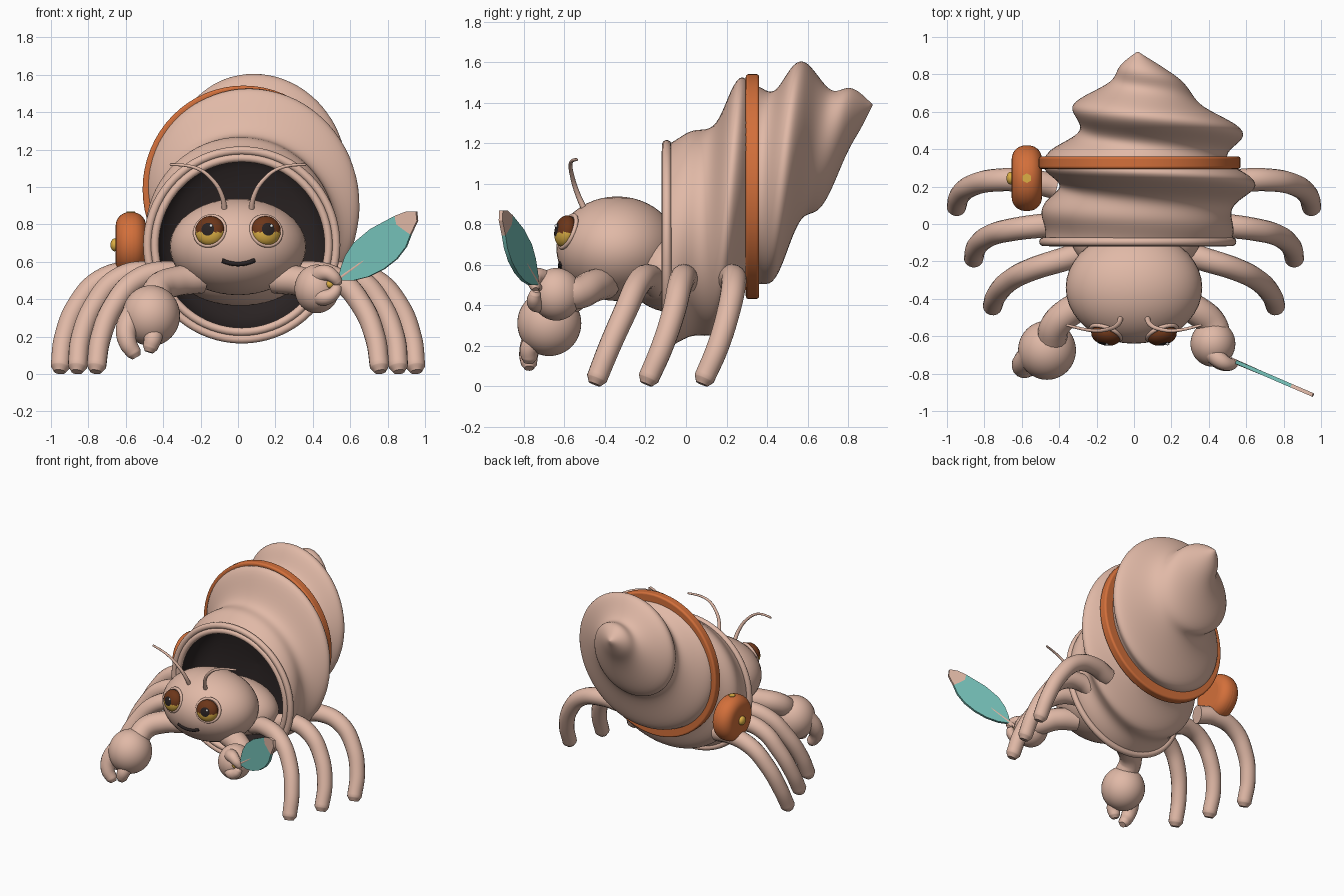
import bpy, bmesh, math
from mathutils import Vector

cube = bpy.data.objects.get("Cube")
if cube:
    bpy.data.objects.remove(cube)


def material(name, r, g, b):
    m = bpy.data.materials.new(name)
    m.use_nodes = True
    m.diffuse_color = (r, g, b, 1)
    bsdf = next(n for n in m.node_tree.nodes if n.type == 'BSDF_PRINCIPLED')
    bsdf.inputs["Base Color"].default_value = (r, g, b, 1)
    bsdf.inputs["Roughness"].default_value = 0.7
    return m


SKIN = material("skin", .75, .485, .385)
ORANGE = material("orange leather", .65, .16, .043)
DARK = material("dark interior", .022, .016, .016)
TEAL = material("teal", .18, .54, .485)
BROWN = material("eye brown", .15, .037, .01)
GOLD = material("gold", .72, .43, .06)
WHITE = material("white", .9, .9, .9)


def finish(ob, name, *mats, angle=50):
    ob.name = ob.data.name = name
    for m in mats:
        ob.data.materials.append(m)
    bpy.ops.object.select_all(action='DESELECT')
    ob.select_set(True)
    bpy.context.view_layer.objects.active = ob
    bpy.ops.object.shade_smooth_by_angle(angle=math.radians(angle))
    return ob


def from_bmesh(bm, name, *mats, angle=50):
    me = bpy.data.meshes.new(name)
    bm.to_mesh(me)
    bm.free()
    ob = bpy.data.objects.new(name, me)
    bpy.context.collection.objects.link(ob)
    return finish(ob, name, *mats, angle=angle)


def ball(name, loc, radii, mat):
    bpy.ops.mesh.primitive_uv_sphere_add(segments=40, ring_count=24, location=loc)
    ob = bpy.context.object
    ob.scale = radii
    return finish(ob, name, mat)


def ring(name, loc, major, minor, mat, facing=(0, -1, 0)):
    turn = Vector((0, 0, 1)).rotation_difference(Vector(facing)).to_euler()
    bpy.ops.mesh.primitive_torus_add(location=loc, rotation=turn, major_radius=major,
                                     minor_radius=minor, major_segments=72, minor_segments=14)
    return finish(bpy.context.object, name, mat)


def drum(name, loc, rotation, scale, round_edge, mat):
    """Cylinder with rounded rims."""
    bpy.ops.mesh.primitive_cylinder_add(vertices=64, radius=1, depth=1, location=loc, rotation=rotation)
    ob = bpy.context.object
    ob.scale = scale
    bpy.ops.object.transform_apply(location=False, rotation=False, scale=True)
    bevel = ob.modifiers.new("round", 'BEVEL')
    bevel.width, bevel.segments, bevel.limit_method = round_edge, 7, 'ANGLE'
    return finish(ob, name, mat)


def tube(name, points, start, end, mat=SKIN, side=1):
    """Tapered tube through points with slightly rounded ends."""
    pts = [Vector((p[0] * side, p[1], p[2])) for p in points]
    n = len(pts) - 1
    radii = [start + (end - start) * i / n for i in range(n + 1)]
    pts.append(pts[-1] + (pts[-1] - pts[-2]).normalized() * end * .6)
    radii.append(end * .6)
    cu = bpy.data.curves.new(name, 'CURVE')
    cu.dimensions = '3D'
    cu.bevel_depth = 1
    cu.bevel_resolution = 6
    cu.resolution_u = 8
    cu.use_fill_caps = True
    sp = cu.splines.new('BEZIER')
    sp.bezier_points.add(len(pts) - 1)
    for bp, p, r in zip(sp.bezier_points, pts, radii):
        bp.co, bp.radius = p, r
        bp.handle_left_type = bp.handle_right_type = 'AUTO'
    ob = bpy.data.objects.new(name, cu)
    bpy.context.collection.objects.link(ob)
    bpy.ops.object.select_all(action='DESELECT')
    ob.select_set(True)
    bpy.context.view_layer.objects.active = ob
    bpy.ops.object.convert(target='MESH')
    return finish(bpy.context.object, name, mat)


def sample(table, y):
    """Smooth interpolation of table rows keyed by their first value."""
    i = max(k for k in range(len(table) - 1) if table[k][0] <= y)
    a, b = table[i], table[i + 1]
    p, q = table[max(i - 1, 0)], table[min(i + 2, len(table) - 1)]
    h = b[0] - a[0]
    t = (y - a[0]) / h
    out = []
    for k in range(1, len(a)):
        ta = (b[k] - p[k]) / (b[0] - p[0]) * h
        tb = (q[k] - a[k]) / (q[0] - a[0]) * h
        d = b[k] - a[k]
        out.append(a[k] + t * ta + t * t * (3 * d - 2 * ta - tb) + t ** 3 * (ta + tb - 2 * d))
    return out


def loft(name, table, steps, mat, inward=False):
    """Skin of rings along y; the last column is the height of the spiral ridge."""
    bm = bmesh.new()
    rows, sides = [], 72
    y0, y1 = table[0][0], table[-1][0]
    for s in range(steps + 1):
        y = y0 + (y1 - y0) * s / steps
        r, cx, cz, amp = sample(table, y)
        row = []
        for k in range(sides):
            t = math.tau * k / sides
            rr = max(r + amp * math.cos(math.tau * (y - .2) / .295 - t), .001)
            row.append(bm.verts.new((cx + rr * math.cos(t), y, cz + rr * math.sin(t))))
        rows.append(row)
    for a, b in zip(rows, rows[1:]):
        for k in range(sides):
            j = (k + 1) % sides
            vs = (a[k], b[k], b[j], a[j])
            bm.faces.new(vs[::-1] if inward else vs)
    bm.faces.new(rows[-1] if inward else rows[-1][::-1])
    return from_bmesh(bm, name, mat, angle=80)


# Shell: y, radius, centre x, centre z, ridge height
loft("shell", [
    (-.1, .5, .02, .69, 0), (0, .505, .03, .73, .015), (.1, .51, .045, .79, .035),
    (.2, .523, .06, .88, .065), (.27, .525, .065, .945, .055), (.33, .495, .045, .985, .035),
    (.45, .46, .075, 1.06, .06), (.57, .39, .085, 1.16, .055), (.65, .33, .06, 1.21, .045),
    (.75, .205, .04, 1.28, .035), (.85, .103, .03, 1.345, .009), (.92, .005, .02, 1.39, 0)], 70, SKIN)
loft("shell_lining", [
    (-.1, .45, .02, .69, 0), (0, .455, .02, .71, 0), (.1, .42, .03, .76, 0),
    (.17, .28, .03, .8, 0), (.2, .01, .03, .8, 0)], 16, DARK, inward=True)
ring("shell_lip_outer", (.02, -.095, .69), .504, .023, SKIN)
ring("shell_lip_inner", (.02, -.1, .69), .465, .022, SKIN)
drum("shell_strap", (.03, .328, .987), (math.pi / 2, 0, 0), (.54, .555, .066), .014, ORANGE)

# Pouch: rounded drum on the right side of the strap
drum("pouch", (-.573, .245, .693), (0, math.pi / 2, 0), (.172, .175, .162), .072, ORANGE)
ball("pouch_button", (-.66, .245, .69), (.022, .034, .034), GOLD)
bpy.ops.mesh.primitive_cylinder_add(vertices=6, radius=.026, depth=.006, location=(-.573, .245, .865))
finish(bpy.context.object, "pouch_stud", GOLD, angle=30)

# Head and body
HEAD, RADII = Vector((0, -.34, .68)), Vector((.365, .3, .258))
ball("head", HEAD, RADII, SKIN)
ball("body", (.01, -.06, .57), (.35, .24, .205), SKIN)


def head_front(x, z):
    u, w = (x - HEAD.x) / RADII.x, (z - HEAD.z) / RADII.z
    return Vector((x, HEAD.y - RADII.y * math.sqrt(1 - u * u - w * w), z))


tube("mouth", [head_front(x, .588 + 2.6 * x * x) for x in (-.085, -.045, 0, .045, .085)], .012, .012, DARK)

for side, label in ((1, "left"), (-1, "right")):
    # Eye: flattened ball, upper brown, lower gold, dark pupil on the front
    centre = head_front(side * .15, .765)
    look = Vector((side * .25, -1, .2)).normalized()
    size = .08
    bm = bmesh.new()
    bmesh.ops.create_uvsphere(bm, u_segments=40, v_segments=28, radius=size)
    pupil = [f for f in bm.faces if f.calc_center_median().z > size * .9]
    bmesh.ops.scale(bm, verts=bm.verts, vec=(1, 1, .66))
    turn = Vector((0, 0, 1)).rotation_difference(look).to_matrix()
    bmesh.ops.rotate(bm, verts=bm.verts, matrix=turn)
    for f in bm.faces:
        f.material_index = 1 if f.calc_center_median().z < -.006 else 0
    for f in pupil:
        f.material_index = 2
    bmesh.ops.translate(bm, verts=bm.verts, vec=centre)
    from_bmesh(bm, label + "_eye", BROWN, GOLD, DARK)
    ball(label + "_eye_glint", centre + look * .049 + Vector((.018, 0, .018)), (.009, .007, .009), WHITE)
    ring(label + "_eye_rim", centre + Vector((0, .012, 0)), .084, .011, SKIN, facing=(side * .38, -1, .4))

    tube(label + "_antenna", [(.07, -.5, .87), (.085, -.535, .95), (.13, -.56, 1.03),
                              (.22, -.57, 1.1), (.36, -.54, 1.12)], .015, .007, side=side)

    # Walking legs
    legs = {
        "front": [(.22, -.14, .5), (.38, -.19, .54), (.54, -.24, .5), (.66, -.3, .37),
                  (.735, -.38, .19), (.757, -.44, .04)],
        "middle": [(.36, 0, .5), (.5, -.01, .54), (.65, -.03, .5), (.765, -.06, .37),
                   (.84, -.12, .19), (.858, -.185, .04)],
        "rear": [(.42, .2, .52), (.56, .23, .54), (.73, .235, .5), (.855, .21, .37),
                 (.93, .155, .19), (.95, .09, .04)]}
    for place, path in legs.items():
        tube(f"{label}_{place}_leg", path, .067, .052, side=side)

    # Arm
    tube(label + "_arm", [(.2, -.4, .51), (.33, -.46, .495), (.42, -.54, .46),
                          (.44, -.62, .4 if side < 0 else .46)], .08, .08, side=side)

# Claws
ball("right_claw", (-.465, -.675, .312), (.155, .158, .162), SKIN)
tube("right_claw_outer_finger", [(-.55, -.7, .33), (-.595, -.75, .24), (-.59, -.775, .17), (-.555, -.775, .11)],
     .068, .04)
tube("right_claw_inner_finger", [(-.45, -.73, .24), (-.455, -.77, .19), (-.47, -.775, .14)], .058, .04)
ball("left_claw", (.422, -.64, .455), (.12, .123, .13), SKIN)
tube("left_claw_upper_finger", [(.42, -.69, .52), (.47, -.735, .54), (.51, -.75, .52), (.535, -.745, .49)],
     .052, .026)
tube("left_claw_lower_finger", [(.42, -.7, .42), (.47, -.74, .41), (.51, -.75, .43), (.53, -.745, .46)],
     .05, .028)


# Feather held in the left claw, a thin leaf in a vertical slanted plane
def feather_point(x, z, off=0):
    return Vector((x + off * .4, -.735 - .43 * (x - .54) + off * .92, z))


tube("feather_quill", [feather_point(.47, .46), feather_point(.57, .53), feather_point(.68, .61)], .014, .01)
ball("feather_bead", feather_point(.5, .48, -.02), (.022, .022, .022), GOLD)


def blade(name, outline, mat):
    bm = bmesh.new()
    f = bm.faces.new([bm.verts.new(feather_point(x, z, -.01)) for x, z in outline])
    new = bmesh.ops.extrude_face_region(bm, geom=[f])["geom"]
    bmesh.ops.translate(bm, verts=[v for v in new if isinstance(v, bmesh.types.BMVert)],
                        vec=feather_point(0, 0, .02) - feather_point(0, 0))
    bmesh.ops.recalc_face_normals(bm, faces=bm.faces)
    return from_bmesh(bm, name, mat, angle=30)


blade("feather_vane", [(.54, .5), (.55, .56), (.575, .63), (.62, .7), (.71, .775), (.84, .845), (.85, .8),
                       (.89, .77), (.925, .745), (.9, .68), (.85, .615), (.78, .56), (.7, .52), (.62, .5)], TEAL)
blade("feather_tip", [(.84, .845), (.9, .868), (.955, .868), (.96, .82), (.925, .745), (.89, .77), (.85, .8)], SKIN)
